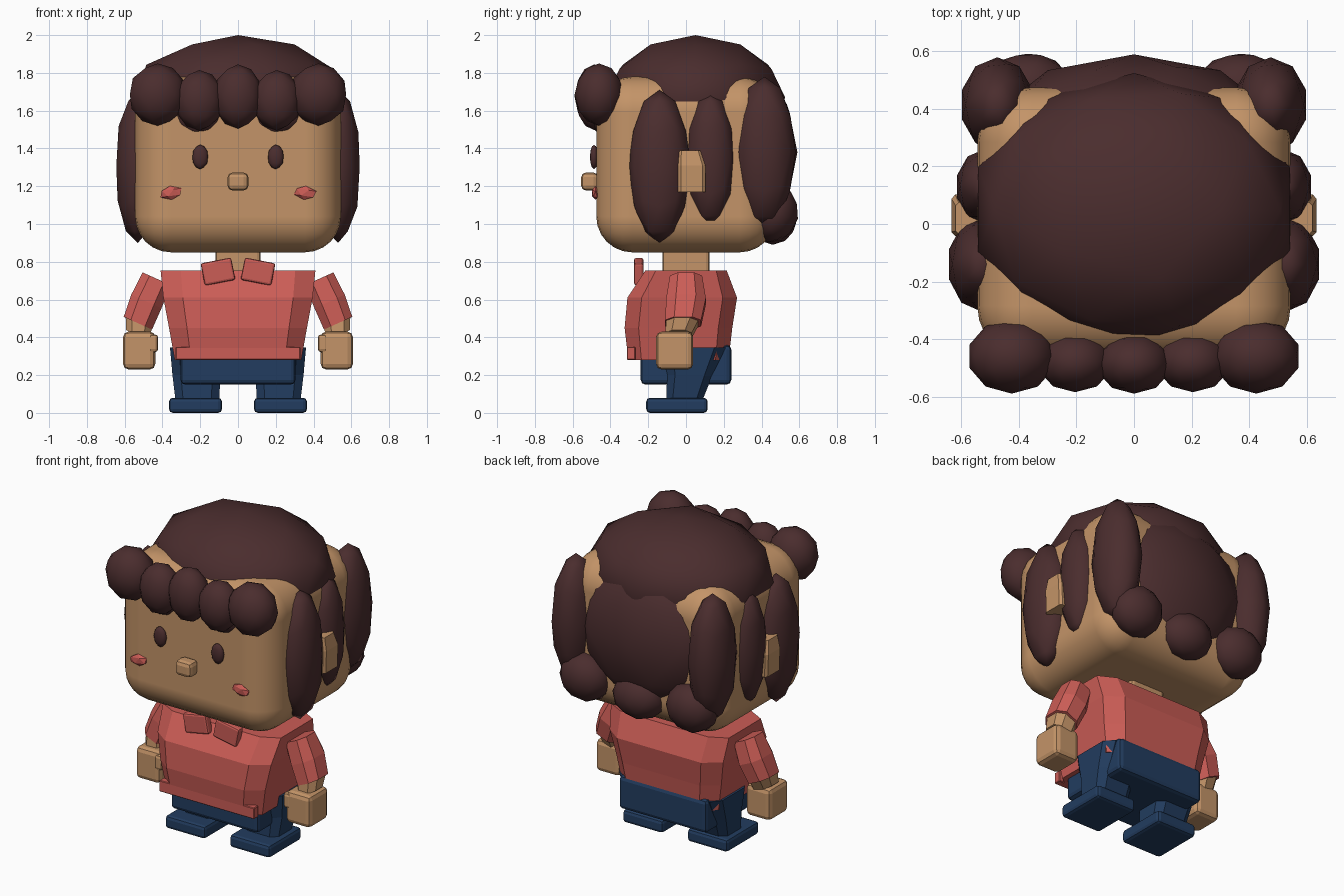
import bpy, bmesh
from math import radians
from mathutils import Matrix, Euler

old = bpy.data.objects.get("Cube")
if old:
    bpy.data.objects.remove(old, do_unlink=True)


def material(name, rgb):
    m = bpy.data.materials.new(name)
    m.use_nodes = True
    m.diffuse_color = (*rgb, 1)
    bsdf = m.node_tree.nodes["Principled BSDF"]
    bsdf.inputs["Base Color"].default_value = (*rgb, 1)
    bsdf.inputs["Roughness"].default_value = 0.8
    return m


HAIR = material("dark brown", (0.069, 0.026, 0.027))
SKIN = material("tan skin", (0.55, 0.296, 0.138))
RED = material("coral red", (0.60, 0.109, 0.093))
BLUE = material("navy blue", (0.016, 0.046, 0.115))


def finish(name, bm, mat, smooth=False):
    bmesh.ops.recalc_face_normals(bm, faces=bm.faces)
    for f in bm.faces:
        f.smooth = smooth
    me = bpy.data.meshes.new(name)
    bm.to_mesh(me)
    bm.free()
    me.materials.append(mat)
    ob = bpy.data.objects.new(name, me)
    bpy.context.collection.objects.link(ob)
    return ob


def place(loc, size, rot):
    turn = Euler([radians(a) for a in rot]).to_matrix().to_4x4()
    return Matrix.Translation(loc) @ turn @ Matrix.Diagonal((*size, 1))


def ball(name, loc, radii, mat, rot=(0, 0, 0), sub=2, smooth=True):
    bm = bmesh.new()
    bmesh.ops.create_icosphere(bm, subdivisions=sub, radius=1, matrix=place(loc, radii, rot))
    return finish(name, bm, mat, smooth)


def box(name, loc, size, mat, bevel=0.02, segments=2, rot=(0, 0, 0), smooth=False):
    bm = bmesh.new()
    bmesh.ops.create_cube(bm, size=1, matrix=place(loc, size, rot))
    ob = finish(name, bm, mat, smooth)
    mod = ob.modifiers.new("rounded edges", "BEVEL")
    mod.width = bevel
    mod.segments = segments
    mod.harden_normals = smooth
    return ob


def tube(name, rings, mat, side=1, slope=0, cut=0.5):
    """Loft chamfered rectangles given as (x, y, z, half width, half depth)."""
    bm = bmesh.new()
    corners = [(1, -cut), (1, cut), (cut, 1), (-cut, 1),
               (-1, cut), (-1, -cut), (-cut, -1), (cut, -1)]
    loops = [[bm.verts.new((side * (x + a * rx), y + b * ry, z + slope * a * rx))
              for a, b in corners] for x, y, z, rx, ry in rings]
    for low, high in zip(loops, loops[1:]):
        for i in range(8):
            j = (i + 1) % 8
            bm.faces.new((low[i], low[j], high[j], high[i]))
    bm.faces.new(loops[0])
    bm.faces.new(loops[-1])
    return finish(name, bm, mat)


# Head, neck and nose
box("head", (0, 0, 1.315), (1.09, 0.95, 0.93), SKIN, 0.19, 6, smooth=True)
box("neck", (0, 0, 0.8), (0.24, 0.25, 0.2), SKIN, 0.02)
box("nose", (0, -0.51, 1.225), (0.11, 0.09, 0.095), SKIN, 0.025)

# Hair crown, back and fringe
ball("hair_crown", (0, 0.05, 1.67), (0.57, 0.475, 0.33), HAIR)
ball("hair_back", (0, 0.3, 1.38), (0.51, 0.29, 0.48), HAIR)
ball("middle_fringe", (0, -0.485, 1.675), (0.13, 0.105, 0.17), HAIR)
ball("middle_back_curl", (0, 0.46, 1.03), (0.17, 0.13, 0.14), HAIR)

# Torso, hem and trousers
tube("shirt", [(0, 0, 0.755, 0.41, 0.215), (0, -0.02, 0.61, 0.395, 0.29),
               (0, -0.04, 0.45, 0.365, 0.285), (0, -0.04, 0.28, 0.335, 0.265)],
     RED, cut=0.74)
box("shirt_hem", (0, -0.29, 0.315), (0.66, 0.045, 0.07), RED, 0.004, 1)
box("trousers", (0, 0, 0.255), (0.61, 0.48, 0.21), BLUE, 0.025)

for s, side in ((1, "left"), (-1, "right")):
    # Face details
    ball(side + "_eye", (s * 0.2, -0.487, 1.355), (0.043, 0.022, 0.065), HAIR)
    ball(side + "_cheek", (s * 0.355, -0.48, 1.165), (0.065, 0.02, 0.037), RED,
         (0, s * 8, 0), 1, False)
    # Ear with trimmed top
    tube(side + "_ear", [(0.57, 0.03, 1.17, 0.06, 0.072), (0.57, 0.03, 1.31, 0.065, 0.072),
                         (0.57, 0.02, 1.39, 0.05, 0.055)], SKIN, s, cut=0.8)
    # Hair locks around the sides
    ball(side + "_front_lock", (s * 0.53, -0.14, 1.305), (0.12, 0.165, 0.405), HAIR)
    ball(side + "_middle_lock", (s * 0.52, 0.13, 1.345), (0.1, 0.13, 0.355), HAIR)
    ball(side + "_rear_lock", (s * 0.475, 0.415, 1.38), (0.13, 0.165, 0.4), HAIR)
    ball(side + "_back_curl", (s * 0.37, 0.465, 1.055), (0.165, 0.13, 0.155), HAIR, (-12, 0, 0))
    # Fringe curls
    ball(side + "_inner_fringe", (s * 0.205, -0.48, 1.655), (0.13, 0.105, 0.16), HAIR)
    ball(side + "_outer_fringe", (s * 0.425, -0.46, 1.685), (0.155, 0.13, 0.165), HAIR)
    ball(side + "_fringe_tip", (s * 0.21, -0.46, 1.6), (0.13, 0.04, 0.125), HAIR)
    # Bow on the collar
    box(side + "_bow", (s * 0.106, -0.25, 0.748), (0.165, 0.05, 0.12), RED, 0.012,
        rot=(0, s * 11, 0))
    # Arm: sleeve, wrist, hand and thumb
    tube(side + "_sleeve", [(0.43, 0, 0.71, 0.075, 0.085), (0.485, 0, 0.59, 0.08, 0.105),
                            (0.53, -0.015, 0.475, 0.075, 0.095)], RED, s, 0.45)
    tube(side + "_wrist", [(0.525, -0.015, 0.49, 0.07, 0.088), (0.53, -0.04, 0.41, 0.062, 0.07)],
         SKIN, s, 0.45)
    box(side + "_hand", (s * 0.523, -0.06, 0.33), (0.17, 0.195, 0.2), SKIN, 0.028)
    box(side + "_thumb", (s * 0.45, -0.12, 0.368), (0.055, 0.08, 0.095), SKIN, 0.018)
    # Leg and shoe
    tube(side + "_leg", [(0.22, 0.04, 0.345, 0.14, 0.17), (0.22, 0.02, 0.2, 0.127, 0.12),
                         (0.215, -0.01, 0.06, 0.115, 0.095)], BLUE, s, cut=0.65)
    box(side + "_shoe", (s * 0.225, -0.048, 0.04), (0.28, 0.325, 0.08), BLUE, 0.02)
